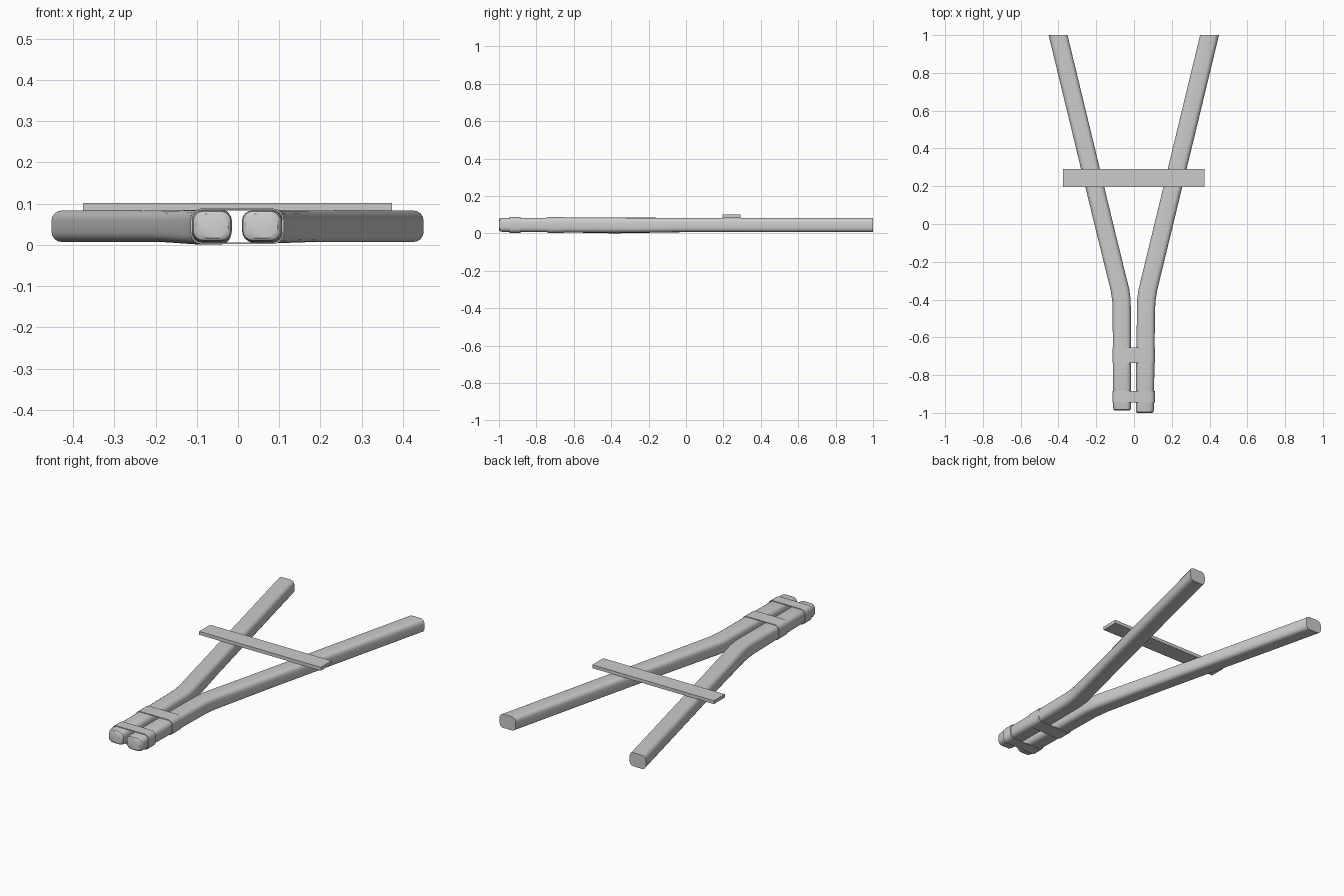
import bpy, bmesh, math

if "Cube" in bpy.data.objects:
    bpy.data.objects.remove(bpy.data.objects["Cube"])


def rounded_rect(w, h, r, seg=4):
    """Points of a rounded rectangle centred on the origin, in x and z."""
    pts = []
    for i, (sx, sz) in enumerate([(1, 1), (-1, 1), (-1, -1), (1, -1)]):
        for k in range(seg + 1):
            a = math.pi / 2 * (i + k / seg)
            pts.append((sx * (w / 2 - r) + r * math.cos(a),
                        sz * (h / 2 - r) + r * math.sin(a)))
    return pts


def loft(name, rings, close_loop=False, angle=35):
    """Skin a list of rings; cap the ends or join the last ring to the first."""
    bm = bmesh.new()
    vr = [[bm.verts.new(p) for p in ring] for ring in rings]
    n = len(vr[0])
    pairs = list(zip(vr, vr[1:]))
    if close_loop:
        pairs.append((vr[-1], vr[0]))
    else:
        bm.faces.new(vr[0])
        bm.faces.new(vr[-1])
    for a, b in pairs:
        for i in range(n):
            j = (i + 1) % n
            bm.faces.new((a[i], a[j], b[j], b[i]))
    bmesh.ops.recalc_face_normals(bm, faces=bm.faces)
    me = bpy.data.meshes.new(name)
    bm.to_mesh(me)
    bm.free()
    ob = bpy.data.objects.new(name, me)
    bpy.context.collection.objects.link(ob)
    bpy.ops.object.select_all(action='DESELECT')
    ob.select_set(True)
    bpy.context.view_layer.objects.active = ob
    bpy.ops.object.shade_smooth_by_angle(angle=math.radians(angle))
    return ob


def pole(name, path):
    """Bent pole; each station is x, y, z, width, height."""
    loft(name, [[(x + px, y, z + pz) for px, pz in rounded_rect(w, h, 0.024)]
                for x, y, z, w, h in path])


# Poles: rounded front tips, side by side, then splayed to flat back ends
pole("left_pole", [
    (-0.063, -0.988, 0.046, 0.078, 0.058), (-0.063, -0.983, 0.046, 0.090, 0.070),
    (-0.063, -0.970, 0.046, 0.096, 0.075), (-0.064, -0.70, 0.045, 0.096, 0.078),
    (-0.065, -0.44, 0.044, 0.096, 0.084), (-0.067, -0.40, 0.043, 0.098, 0.085),
    (-0.074, -0.35, 0.043, 0.100, 0.084), (-0.160, 0.0, 0.045, 0.100, 0.076),
    (-0.402, 1.0, 0.045, 0.100, 0.076)])
pole("right_pole", [
    (0.057, -1.0, 0.046, 0.078, 0.058), (0.057, -0.995, 0.046, 0.090, 0.070),
    (0.058, -0.982, 0.046, 0.096, 0.075), (0.060, -0.70, 0.045, 0.096, 0.078),
    (0.064, -0.44, 0.044, 0.096, 0.080), (0.066, -0.40, 0.044, 0.098, 0.080),
    (0.073, -0.35, 0.044, 0.100, 0.080), (0.158, 0.0, 0.045, 0.100, 0.076),
    (0.400, 1.0, 0.045, 0.100, 0.076)])


# Straps: thin hollow bands around both poles
def strap(name, y0, y1):
    outer = rounded_rect(0.226, 0.086, 0.026)
    inner = rounded_rect(0.218, 0.078, 0.022)
    rings = [[(x - 0.002, y, z + 0.045) for x, z in prof]
             for prof, y in ((outer, y0), (outer, y1), (inner, y1), (inner, y0))]
    loft(name, rings, close_loop=True)


strap("rear_strap", -0.735, -0.655)
strap("front_strap", -0.945, -0.885)

# Flat crossbar resting on the poles
bpy.ops.mesh.primitive_cube_add(size=1, location=(-0.001, 0.243, 0.0925))
bar = bpy.context.object
bar.name = "crossbar"
bar.scale = (0.75, 0.096, 0.019)
bpy.ops.object.transform_apply(location=False, rotation=False, scale=True)
